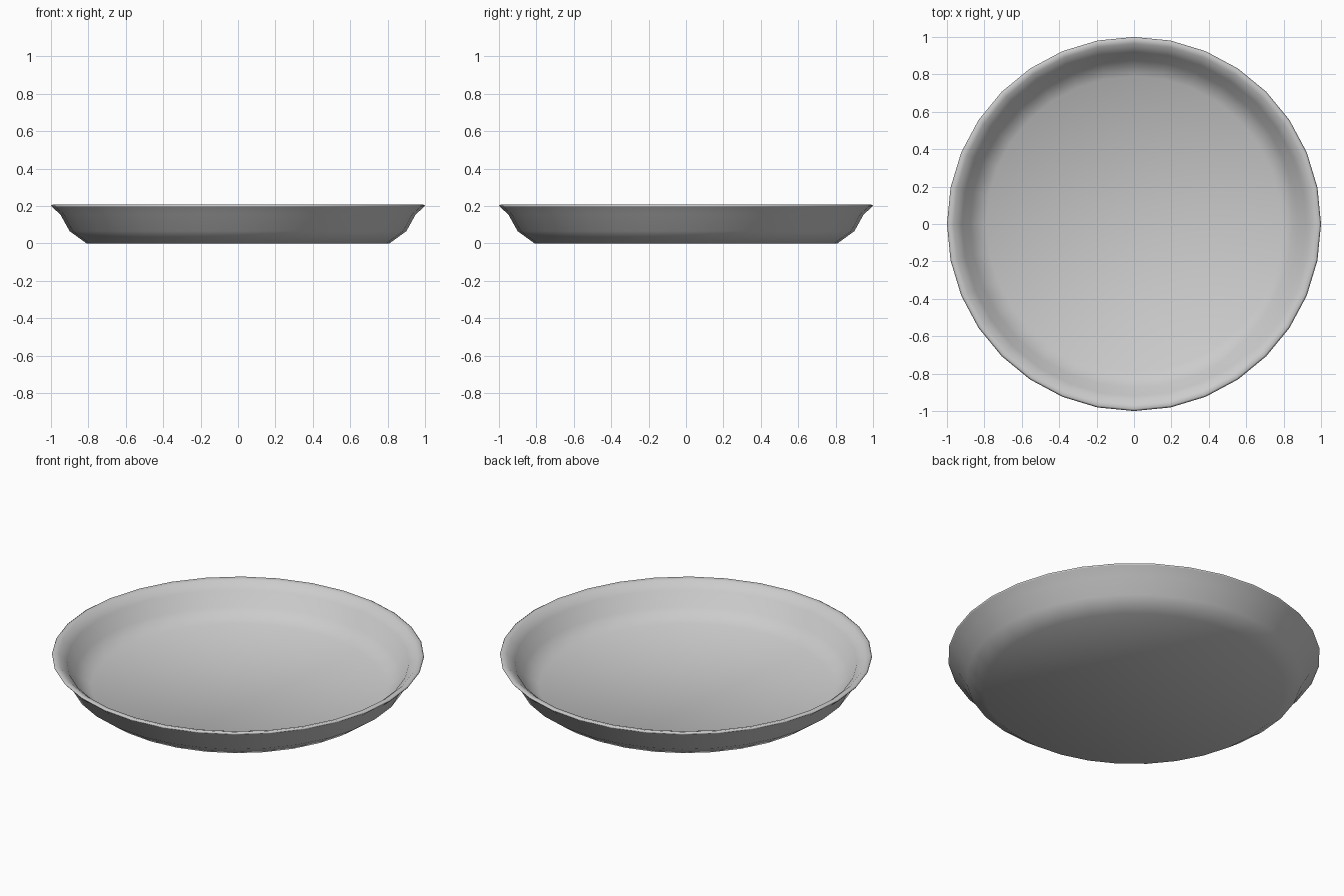
import bpy, bmesh, math

if "Cube" in bpy.data.objects:
    bpy.data.objects.remove(bpy.data.objects["Cube"])

SEGMENTS = 32


def lathe(name, profile):
    """Revolve an (r, z) profile around z and cap both ends."""
    bm = bmesh.new()
    rings = []
    for r, z in profile:
        ring = []
        for i in range(SEGMENTS):
            a = 2 * math.pi * i / SEGMENTS
            ring.append(bm.verts.new((r * math.cos(a), r * math.sin(a), z)))
        rings.append(ring)
    for low, high in zip(rings, rings[1:]):
        for i in range(SEGMENTS):
            j = (i + 1) % SEGMENTS
            bm.faces.new((low[i], low[j], high[j], high[i]))
    bm.faces.new(rings[0][::-1])
    bm.faces.new(rings[-1])
    bmesh.ops.recalc_face_normals(bm, faces=bm.faces)
    mesh = bpy.data.meshes.new(name)
    bm.to_mesh(mesh)
    bm.free()
    for p in mesh.polygons:
        p.use_smooth = True
    obj = bpy.data.objects.new(name, mesh)
    bpy.context.collection.objects.link(obj)
    return obj


# Shallow dish: underside, outer wall, flared lip, inner wall, floor
lathe("dish", [
    (0.81, 0.0), (0.90, 0.065), (0.95, 0.155), (0.995, 0.195),
    (1.0, 0.202), (0.99, 0.208), (0.965, 0.202), (0.92, 0.163),
    (0.875, 0.083), (0.79, 0.022),
])
